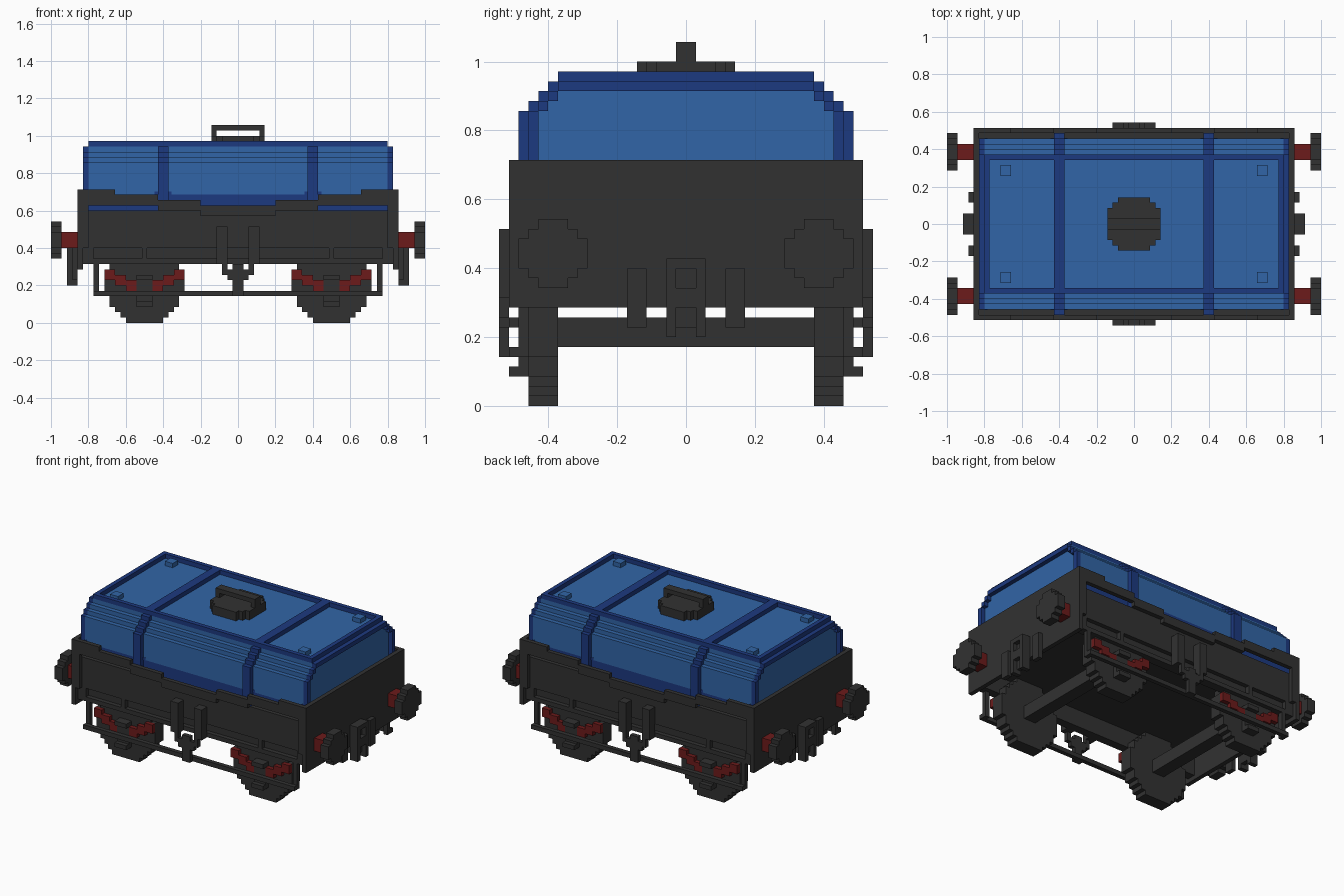
import bpy
import bmesh
from mathutils import Matrix, Vector

U = 1 / 35  # size of one block

if "Cube" in bpy.data.objects:
    bpy.data.objects.remove(bpy.data.objects["Cube"], do_unlink=True)


def material(name, rgb):
    m = bpy.data.materials.new(name)
    m.use_nodes = True
    m.diffuse_color = (*rgb, 1)
    m.node_tree.nodes["Principled BSDF"].inputs["Base Color"].default_value = (*rgb, 1)
    return m


GREY = material("dark grey", (0.031, 0.031, 0.031))
LIGHT = material("mid blue", (0.031, 0.130, 0.385))
DARK = material("deep blue", (0.012, 0.041, 0.215))
RED = material("dull red", (0.15, 0.011, 0.011))


def part(name, mat, boxes, mirror=""):
    """Boxes given as (x range, y range, z range) in blocks, mirrored over the named axes."""
    boxes = list(boxes)
    for axis in mirror:
        i = "xy".index(axis)
        boxes += [tuple((-r[1], -r[0]) if k == i else r for k, r in enumerate(b)) for b in boxes]
    bm = bmesh.new()
    for b in boxes:
        centre = Vector([(lo + hi) / 2 * U for lo, hi in b])
        size = [(hi - lo) * U for lo, hi in b]
        bmesh.ops.create_cube(bm, size=1, matrix=Matrix.Translation(centre) @ Matrix.Diagonal((*size, 1)))
    mesh = bpy.data.meshes.new(name)
    bm.to_mesh(mesh)
    bm.free()
    mesh.materials.append(mat)
    obj = bpy.data.objects.new(name, mesh)
    bpy.context.collection.objects.link(obj)
    return obj


def mid(c, half):
    return (c - half, c + half)


def stepped_roof(x, half, bottom, top, steps):
    """Stacked layers that narrow by one block per row above the straight wall."""
    yield (x, mid(0, half), (bottom, top))
    for i in range(1, steps + 1):
        yield (x, mid(0, half - i), (top + i - 1, top + i))


# Tank body, hoops and edge frames
part("tank_body", LIGHT, stepped_roof((-28, 28), 16, 24, 30, 3))
part("tank_base", DARK, [((-28, 28), (-16, 16), (21, 24))])
part("tank_hoops", DARK, stepped_roof((13, 15), 17, 21, 30, 4), "x")
part("tank_top_frame", DARK, [((-28, 28), (12, 13), (33, 34)), ((27, 28), (0, 12), (33, 34))], "xy")
end_ring = [((28, 29), (15, 16), (21, 30)), ((28, 29), (0, 13), (32, 33))]
end_ring += [((28, 29), (14 - i, 15 - i), (30 + i, 31 + i)) for i in range(2)]
part("tank_end_frames", DARK, end_ring, "xy")
part("roof_studs", LIGHT, [((23, 25), (9, 11), (33, 34))], "xy")

# Small corner fillets that round the lower corners of the side panels
fillets = [((a, a + 0.6), (16, 16.1), (24, 24.6)) for a in (12.4, 15, 27.4)]
part("panel_corners", DARK, fillets, "xy")

# Hatch with handle
part("hatch", GREY, [(mid(0, 8 - h), mid(0, h), (33, 35)) for h in (3, 4, 5)])
part("hatch_handle", GREY, [((-5, 5), (-1, 1), (36, 37)), ((-5, -4), (-1, 1), (35, 36)),
                            ((4, 5), (-1, 1), (35, 36))])

# Wagon box, open underneath up to the raised floor
part("wagon_floor", GREY, [((-29, 29), (-16, 16), (15, 21))])
part("side_boards", GREY, [((-28, 28), (16, 17), (14, 21))], "y")
part("end_boards", GREY, [((29, 30), (-18, 18), (10, 25))], "x")
part("corner_posts", GREY, [((28, 29), (17, 18), (14, 25)), ((28, 29), (16, 17), (14, 21))], "xy")
part("solebar_webs", GREY, [((-29, 29), (15, 16), (11, 15))], "y")
part("solebars", GREY, [((0, 29), (16, 17), (11, 12)), ((17, 18), (16, 17), (12, 14)),
                        ((27, 29), (16, 17), (12, 14))], "xy")
part("sagging_rail", GREY, [((23, 28), (17, 18), (22, 25)), ((15, 23), (17, 18), (22, 24)),
                            ((7, 15), (17, 18), (21, 23)), ((0, 7), (17, 18), (20, 22))], "xy")

# Side brackets, hanger and brake rod
part("side_brackets", GREY, [((2, 4), (17, 19), (11, 18))], "xy")
part("brake_hanger", GREY, [((0, 1), (18, 19), (5, 11)), ((0, 3), (18, 19), (9, 10)),
                            ((2, 3), (18, 19), (10, 11)), ((0, 2), (18, 19), (8, 9))], "xy")
part("brake_rods", GREY, [((0, 27), (17, 18), (5, 6)), ((26, 27), (16, 17), (5, 11))], "xy")

# Wheels, axles and springs
AXLE = 17.5
rim = [3.5, 4.5, 5.5, 6.5, 6.5]
rows = rim + [7.5] * 5 + rim[::-1]
part("wheels", GREY, [(mid(AXLE, h), (13, 16), (z, z + 1)) for z, h in enumerate(rows)], "xy")
part("axles", GREY, [(mid(AXLE, 1.5), (-13, 13), (6, 9))], "x")
part("axle_boxes", GREY, [(mid(AXLE, 1.5), (16, 17), (3, 9)), (mid(AXLE, 1.5), (17, 18), (3, 4)),
                          (mid(AXLE, 1.5), (17, 18), (8, 9))], "xy")
springs = []
for near, far, z in ((1.5, 3.5, 6), (3.5, 5.5, 7), (5.5, 7.5, 8)):
    for a, b in ((near, far), (-far, -near)):
        springs.append(((AXLE + a, AXLE + b), (16, 17), (z, z + 2)))
part("leaf_springs", RED, springs, "xy")

# Buffers
part("buffer_stems", RED, [((30, 33), (12, 15), (14, 17))], "xy")
disc = [1.5, 2.5, 3.5, 3.5, 3.5, 2.5, 1.5]
part("buffer_heads", GREY, [((33, 35), mid(13.5, h), (12 + i, 13 + i)) for i, h in enumerate(disc)], "xy")

# Couplings
part("coupling_hooks", GREY, [((30, 31), (4, 6), (8, 14))], "xy")
part("coupling_links", GREY, [((30, 32), (1, 2), (7, 15)), ((30, 32), (0, 1), (14, 15)),
                              ((30, 32), (0, 1), (10, 12)), ((30, 31), (0, 1), (8, 14))], "xy")
